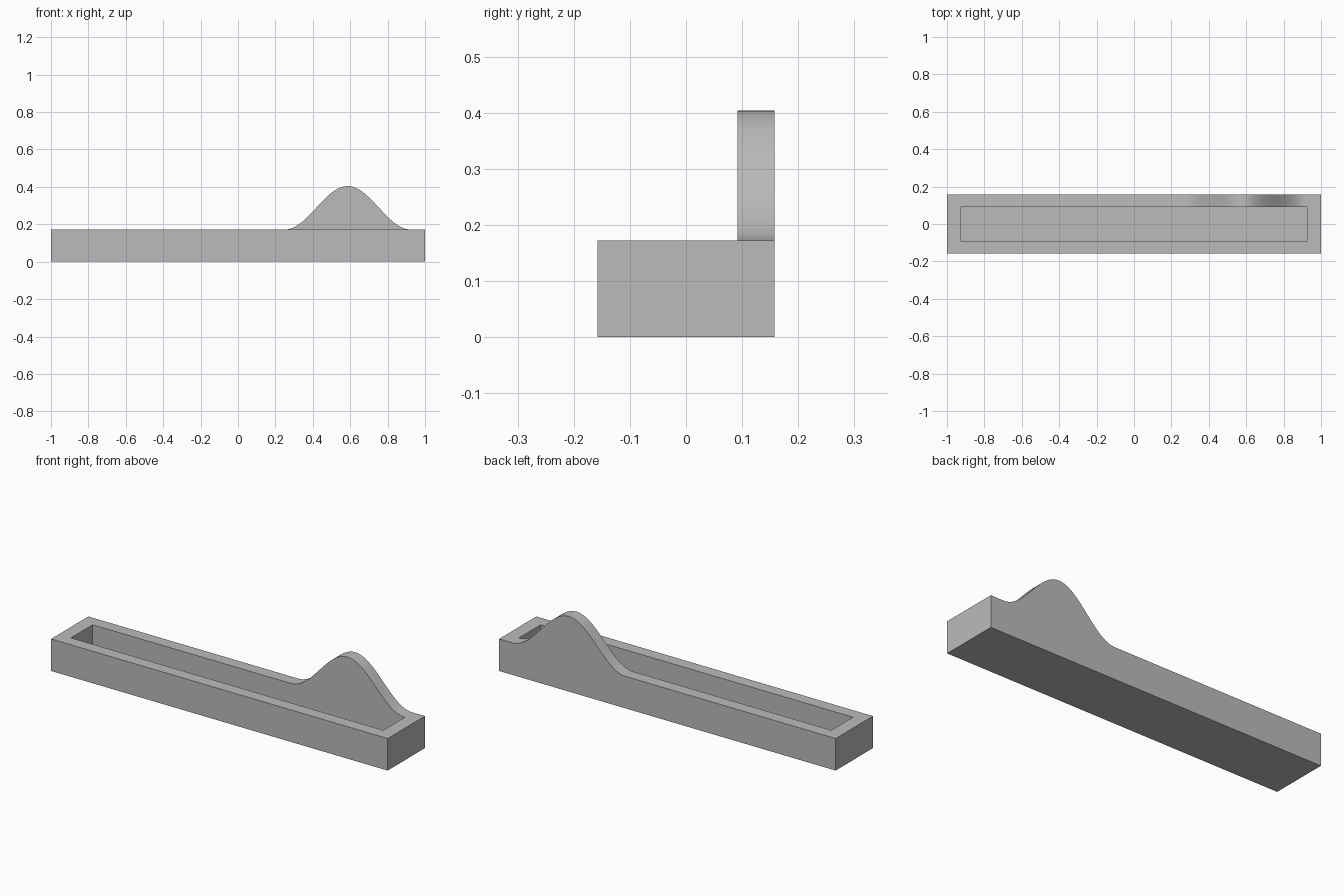
import bpy
import bmesh
import math

cube = bpy.data.objects.get("Cube")
if cube:
    bpy.data.objects.remove(cube, do_unlink=True)

# Overall sizes
X, Y, RIM, FLOOR = 1.0, 0.158, 0.172, 0.06
IN_X, IN_Y = 0.928, 0.092
HUMP_START, HUMP_END, HUMP_HEIGHT, STEPS = 0.25, 0.922, 0.232, 48

grey = bpy.data.materials.new("plain grey")
grey.use_nodes = True
colour = (0.5, 0.5, 0.5, 1)
grey.diffuse_color = colour
grey.node_tree.nodes["Principled BSDF"].inputs["Base Color"].default_value = colour

bm = bmesh.new()


def rectangle(x, y, z):
    """Corners: front -x, front +x, back +x, back -x."""
    return [bm.verts.new((sx * x, sy * y, z))
            for sx, sy in ((-1, -1), (1, -1), (1, 1), (-1, 1))]


def hump_line(y):
    """Bell-shaped crest along the back wall."""
    line = []
    for i in range(STEPS + 1):
        t = i / STEPS
        x = HUMP_START + t * (HUMP_END - HUMP_START)
        z = RIM + HUMP_HEIGHT * (1 - math.cos(2 * math.pi * t)) / 2
        line.append(bm.verts.new((x, y, z)))
    return line


# Corner loops of the tray
base = rectangle(X, Y, 0)
outer = rectangle(X, Y, RIM)
inner = rectangle(IN_X, IN_Y, RIM)
floor = rectangle(IN_X, IN_Y, FLOOR)

# Crest lines of the back wall
outer_crest = [outer[3]] + hump_line(Y) + [outer[2]]
inner_crest = [inner[3]] + hump_line(IN_Y) + [inner[2]]

# Underside and cavity floor
bm.faces.new(base[::-1])
bm.faces.new(floor)

# Front and end walls with their rims
for a, b in ((0, 1), (1, 2), (3, 0)):
    bm.faces.new((base[a], base[b], outer[b], outer[a]))
    bm.faces.new((outer[a], outer[b], inner[b], inner[a]))
    bm.faces.new((inner[a], inner[b], floor[b], floor[a]))

# Back wall: both sides and the smooth top
bm.faces.new([base[2], base[3]] + outer_crest)
bm.faces.new([floor[2], floor[3]] + inner_crest)
for i in range(len(outer_crest) - 1):
    bm.faces.new((outer_crest[i], inner_crest[i],
                  inner_crest[i + 1], outer_crest[i + 1]))

bmesh.ops.recalc_face_normals(bm, faces=bm.faces)
mesh = bpy.data.meshes.new("tray")
bm.to_mesh(mesh)
bm.free()
mesh.materials.append(grey)

tray = bpy.data.objects.new("tray", mesh)
bpy.context.collection.objects.link(tray)
bpy.context.view_layer.objects.active = tray
tray.select_set(True)
bpy.ops.object.shade_smooth_by_angle(angle=math.radians(30))
